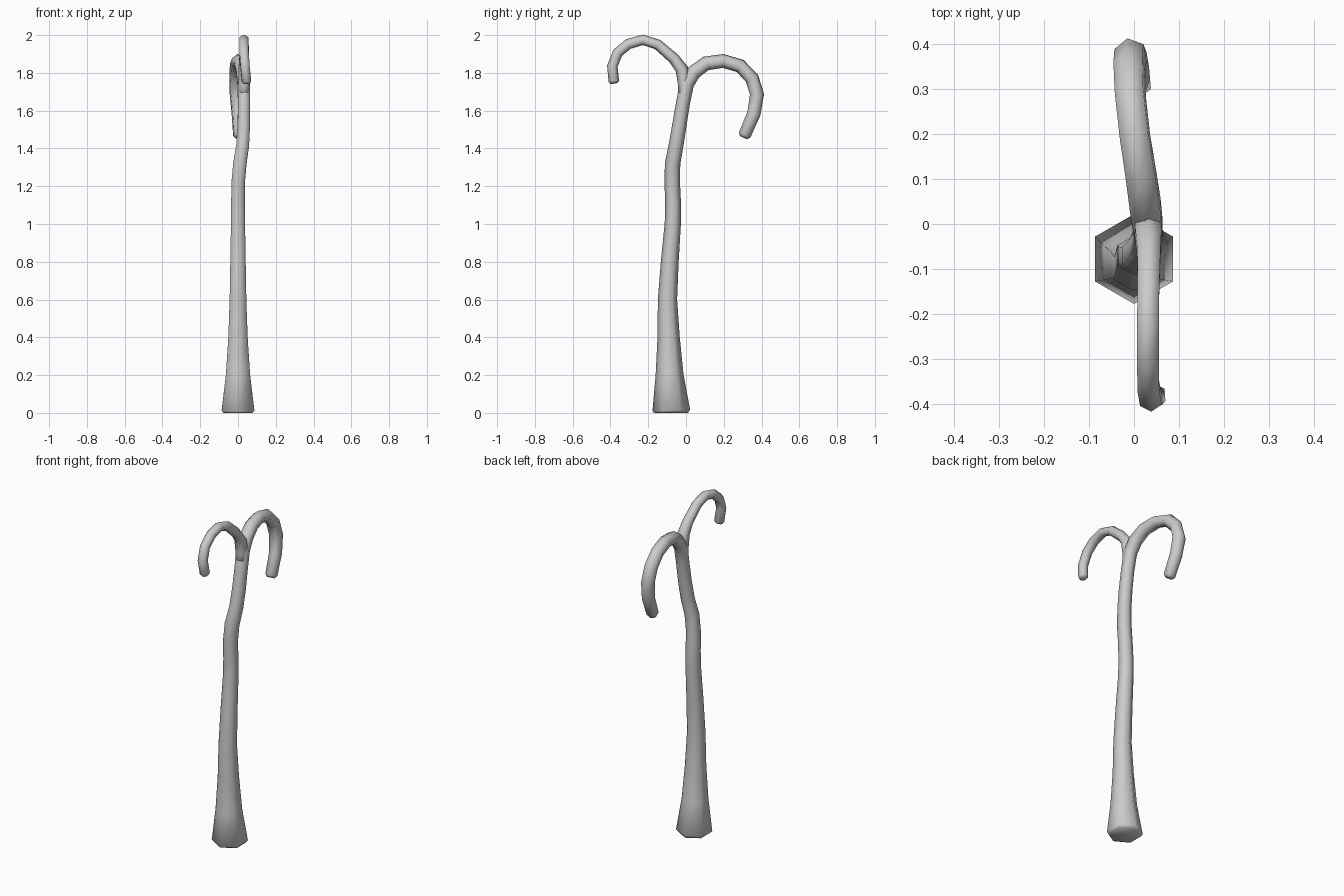
import bpy, bmesh, math
from mathutils import Vector


def tube(name, pts, sides=6):
    """Tapered six-sided tube swept through (x, y, z, radius) points."""
    bm = bmesh.new()
    pos = [Vector(p[:3]) for p in pts]
    rings, u, last = [], Vector((0, 1, 0)), Vector((0, 0, 1))
    for i, p in enumerate(pos):
        t = last
        if i:
            t = (pos[min(i + 1, len(pos) - 1)] - pos[i - 1]).normalized()
        u = last.rotation_difference(t) @ u
        u = (u - t * u.dot(t)).normalized()
        v = t.cross(u)
        last = t
        ring = []
        for k in range(sides):
            a = 2 * math.pi * k / sides
            ring.append(bm.verts.new(p + pts[i][3] * (u * math.cos(a) + v * math.sin(a))))
        rings.append(ring)
    for a, b in zip(rings, rings[1:]):
        for k in range(sides):
            n = (k + 1) % sides
            bm.faces.new((a[k], a[n], b[n], b[k]))
    bm.faces.new(rings[0][::-1])
    bm.faces.new(rings[-1])
    bmesh.ops.recalc_face_normals(bm, faces=bm.faces)
    for f in bm.faces:
        f.smooth = True
    me = bpy.data.meshes.new(name)
    bm.to_mesh(me)
    bm.free()
    ob = bpy.data.objects.new(name, me)
    bpy.context.collection.objects.link(ob)
    return ob


# Trunk flowing into the thick rear branch
tube("trunk_and_rear_branch", [
    (0, -.078, 0, .088), (0, -.078, .012, .1),
    (0, -.087, .2, .074), (0, -.092, .4, .059),
    (0, -.098, .6, .051), (0, -.086, .8, .047), (0, -.07, 1.0, .043),
    (0, -.068, 1.1, .042), (.001, -.073, 1.22, .041), (.01, -.071, 1.32, .041),
    (.025, -.052, 1.42, .039), (.031, -.034, 1.53, .038),
    (.032, -.016, 1.64, .037), (.03, .004, 1.74, .038),
    (.025, .042, 1.804, .039), (.016, .106, 1.85, .038),
    (.002, .196, 1.863, .037), (-.008, .286, 1.837, .037),
    (-.01, .349, 1.772, .038), (-.008, .376, 1.687, .038),
    (0, .36, 1.586, .036), (.006, .311, 1.472, .034), (.007, .304, 1.458, .022)])

# Thin front branch curling the other way
tube("front_branch", [
    (.031, -.012, 1.66, .03), (.031, -.008, 1.74, .035),
    (.032, -.022, 1.82, .034), (.033, -.064, 1.876, .03),
    (.032, -.15, 1.95, .028), (.031, -.228, 1.975, .028),
    (.031, -.305, 1.953, .028), (.032, -.362, 1.906, .028),
    (.037, -.39, 1.835, .028), (.045, -.382, 1.755, .028),
    (.046, -.38, 1.745, .02)])
